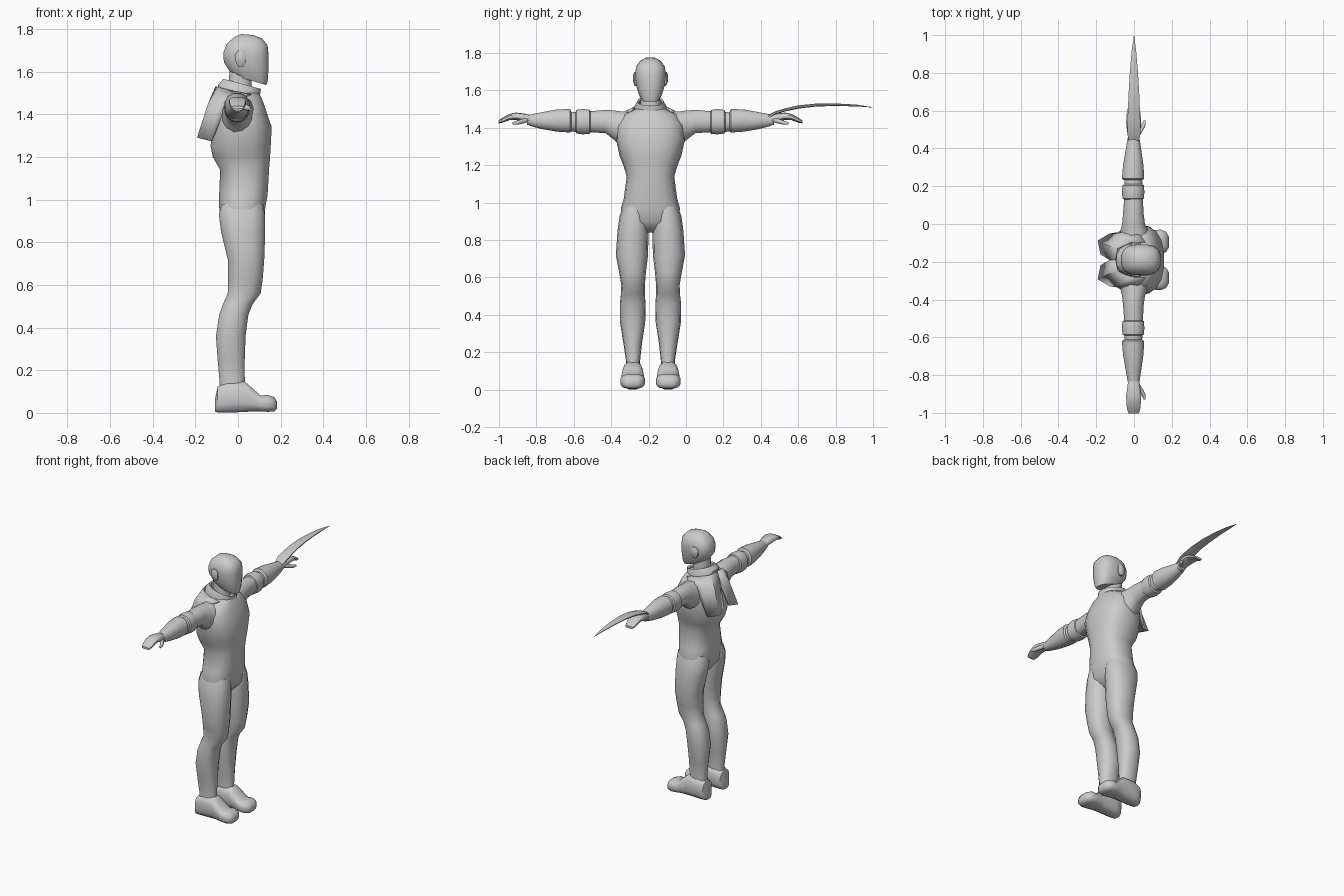
import bpy, bmesh, math
from mathutils import Vector

C = -0.19  # mid-plane of the figure, which faces +x

grey = bpy.data.materials.new("plain grey")
grey.diffuse_color = (0.6, 0.6, 0.6, 1)


def finish(name, bm, angle=50):
    bmesh.ops.recalc_face_normals(bm, faces=bm.faces)
    me = bpy.data.meshes.new(name)
    bm.to_mesh(me)
    bm.free()
    me.materials.append(grey)
    ob = bpy.data.objects.new(name, me)
    bpy.context.collection.objects.link(ob)
    bpy.ops.object.select_all(action='DESELECT')
    ob.select_set(True)
    bpy.context.view_layer.objects.active = ob
    bpy.ops.object.shade_smooth_by_angle(angle=math.radians(angle))
    return ob


def skin(name, rings, angle=50, cap=True):
    """Bridge equal-length rings of points."""
    bm = bmesh.new()
    vs = [[bm.verts.new(p) for p in r] for r in rings]
    n = len(vs[0])
    for a, b in zip(vs, vs[1:]):
        for i in range(n):
            j = (i + 1) % n
            bm.faces.new((a[i], a[j], b[j], b[i]))
    if cap:
        bm.faces.new(vs[0])
        bm.faces.new(vs[-1])
    return finish(name, bm, angle)


def oval(n=14, power=2.3):
    """Unit rounded-square section."""
    for i in range(n):
        t = 2 * math.pi * (i + 0.5) / n
        c, s = math.cos(t), math.sin(t)
        e = 2 / power
        yield math.copysign(abs(c) ** e, c), math.copysign(abs(s) ** e, s)


def upright(name, rows, s=1, n=14, power=2.3, tilt=0, **kw):
    """rows: z, x back, x front, y inner, y outer (from the mid-plane)."""
    rings = []
    for z, x0, x1, y0, y1 in rows:
        rings.append([((x0 + x1) / 2 + u * (x1 - x0) / 2,
                       C + s * ((y0 + y1) / 2 + v * (y1 - y0) / 2),
                       z + tilt * u) for u, v in oval(n, power)])
    return skin(name, rings, **kw)


def sideways(name, rows, s=1, n=12, power=2.2, **kw):
    """rows: y distance from the mid-plane, x back, x front, z low, z high."""
    rings = []
    for d, x0, x1, z0, z1 in rows:
        rings.append([((x0 + x1) / 2 + u * (x1 - x0) / 2, C + s * d,
                       (z0 + z1) / 2 + v * (z1 - z0) / 2) for u, v in oval(n, power)])
    return skin(name, rings, **kw)


# Torso
upright("torso", [(z, a, b, -w, w) for z, a, b, w in [
    (0.84, -0.04, 0.07, 0.05), (0.90, -0.085, 0.125, 0.15), (0.97, -0.09, 0.13, 0.158),
    (1.02, -0.09, 0.14, 0.143), (1.14, -0.085, 0.147, 0.127), (1.20, -0.12, 0.152, 0.145),
    (1.25, -0.13, 0.155, 0.165), (1.34, -0.125, 0.16, 0.185), (1.42, -0.11, 0.133, 0.18),
    (1.47, -0.10, 0.115, 0.145), (1.50, -0.085, 0.10, 0.085)]], n=18, power=2.5)

# Neck and head
upright("neck", [(1.46, -0.05, 0.07, -0.055, 0.055), (1.62, -0.04, 0.06, -0.05, 0.05)])
head = []
for zb, zf, a, b, w in [(1.585, 1.537, -0.03, 0.135, 0.05), (1.61, 1.56, -0.045, 0.141, 0.063),
                        (1.645, 1.615, -0.068, 0.145, 0.077), (1.69, 1.68, -0.07, 0.145, 0.084),
                        (1.73, 1.725, -0.055, 0.14, 0.078), (1.762, 1.755, -0.02, 0.115, 0.055),
                        (1.777, 1.772, 0.015, 0.075, 0.025)]:
    head.append([((a + b) / 2 + u * (b - a) / 2, C + v * w, (zb + zf) / 2 + u * (zf - zb) / 2)
                 for u, v in oval(16, 2.6)])
skin("head", head)

# Raised collar, hollow and lower at the front
collar = []
for z, a, b, w, tilt in [(1.475, -0.095, 0.105, 0.09, -0.02), (1.515, -0.095, 0.105, 0.085, -0.025),
                         (1.543, -0.07, 0.11, 0.07, -0.024), (1.537, -0.06, 0.098, 0.06, -0.024),
                         (1.48, -0.06, 0.095, 0.06, -0.02)]:
    collar.append([((a + b) / 2 + u * (b - a) / 2, C + v * w, z + tilt * u) for u, v in oval(14, 2.4)])
skin("collar", collar, angle=35, cap=False)

for s, side in ((1, "left"), (-1, "right")):
    # Ear
    upright(side + "_ear", [(1.625, 0.0, 0.03, 0.065, 0.085), (1.65, -0.015, 0.04, 0.065, 0.095),
                            (1.68, -0.015, 0.04, 0.065, 0.095), (1.70, 0.0, 0.03, 0.065, 0.088)], s, n=8)

    # Leg
    upright(side + "_leg", [
        (0.98, -0.08, 0.12, 0.03, 0.145), (0.93, -0.092, 0.128, 0.008, 0.165),
        (0.85, -0.082, 0.13, 0.010, 0.176), (0.72, -0.05, 0.125, 0.013, 0.185),
        (0.63, -0.048, 0.118, 0.024, 0.168), (0.56, -0.05, 0.108, 0.03, 0.156),
        (0.51, -0.072, 0.07, 0.03, 0.158), (0.46, -0.09, 0.05, 0.026, 0.164),
        (0.36, -0.105, 0.037, 0.028, 0.163), (0.25, -0.097, 0.033, 0.045, 0.145),
        (0.15, -0.088, 0.033, 0.056, 0.13), (0.08, -0.09, 0.035, 0.05, 0.14)], s)

    # Shoe, lofted from heel to toe
    shoe = []
    for x, top, low, w in [(-0.107, 0.07, 0.005, 0.03), (-0.095, 0.125, 0, 0.05), (-0.05, 0.148, 0, 0.056),
                           (0.03, 0.15, 0.002, 0.056), (0.07, 0.115, 0.006, 0.06), (0.105, 0.082, 0.006, 0.064),
                           (0.14, 0.085, 0.004, 0.067), (0.17, 0.075, 0.006, 0.055), (0.184, 0.052, 0.02, 0.03)]:
        shoe.append([(x, C + s * 0.095 + u * w, (top + low) / 2 + v * (top - low) / 2)
                     for u, v in oval(12, 2.9)])
    skin(side + "_shoe", shoe)

    # Arm from shoulder to wrist
    sideways(side + "_arm", [
        (0.08, -0.08, 0.09, 1.27, 1.49), (0.15, -0.075, 0.08, 1.29, 1.49),
        (0.19, -0.065, 0.06, 1.33, 1.495), (0.24, -0.06, 0.053, 1.37, 1.498),
        (0.33, -0.053, 0.048, 1.375, 1.49), (0.42, -0.053, 0.045, 1.378, 1.485),
        (0.50, -0.045, 0.04, 1.39, 1.48), (0.66, -0.03, 0.027, 1.415, 1.468)], s)
    # Upper arm band
    sideways(side + "_arm_band", [
        (0.318, -0.05, 0.043, 1.38, 1.485), (0.325, -0.063, 0.054, 1.366, 1.498),
        (0.36, -0.066, 0.057, 1.363, 1.503), (0.395, -0.063, 0.054, 1.368, 1.498),
        (0.402, -0.05, 0.043, 1.38, 1.485)], s, angle=40)
    # Forearm cuff
    sideways(side + "_forearm_cuff", [
        (0.42, -0.05, 0.042, 1.385, 1.48), (0.43, -0.066, 0.056, 1.373, 1.503),
        (0.50, -0.06, 0.052, 1.378, 1.5), (0.58, -0.046, 0.04, 1.392, 1.485),
        (0.645, -0.034, 0.03, 1.41, 1.472)], s, angle=40)

    # Hand with drooping fingers, and thumb
    sideways(side + "_hand", [
        (0.63, -0.03, 0.027, 1.42, 1.466), (0.67, -0.036, 0.033, 1.432, 1.476),
        (0.72, -0.043, 0.04, 1.442, 1.482), (0.755, -0.042, 0.038, 1.441, 1.474),
        (0.79, -0.038, 0.034, 1.428, 1.455), (0.812, -0.03, 0.026, 1.424, 1.44)], s, n=10, power=2.8)
    sideways(side + "_thumb", [
        (0.655, 0.0, 0.03, 1.43, 1.455), (0.69, 0.02, 0.052, 1.42, 1.447),
        (0.715, 0.04, 0.062, 1.416, 1.438), (0.738, 0.05, 0.062, 1.418, 1.43)], s, n=8)

    # Pointed cape panel over the back of the shoulder
    rows = [
        [(0, -0.10, 1.53), (0.06, -0.09, 1.525), (0.09, -0.02, 1.505), (0.092, 0.06, 1.49)],
        [(0, -0.125, 1.46), (0.075, -0.135, 1.45), (0.135, -0.08, 1.47), (0.13, 0.03, 1.485)],
        [(0.03, -0.172, 1.305), (0.10, -0.187, 1.29), (0.135, -0.125, 1.275), (0.145, -0.055, 1.44)]]
    bm = bmesh.new()
    grid = [[bm.verts.new((x, C + s * d, z)) for d, x, z in r] for r in rows]
    for a, b in zip(grid, grid[1:]):
        for i in range(3):
            bm.faces.new((a[i], a[i + 1], b[i + 1], b[i]))
    cape = finish(side + "_cape_panel", bm, 40)
    mod = cape.modifiers.new("thickness", 'SOLIDIFY')
    mod.thickness = 0.012
    mod.offset = 0

# Curved blade on one wrist
sideways("blade", [
    (0.63, -0.03, 0.03, 1.448, 1.47), (0.67, -0.038, 0.037, 1.472, 1.49),
    (0.72, -0.038, 0.037, 1.487, 1.505), (0.79, -0.035, 0.034, 1.502, 1.521),
    (0.88, -0.031, 0.03, 1.513, 1.53), (0.99, -0.024, 0.023, 1.517, 1.531),
    (1.10, -0.014, 0.013, 1.514, 1.525), (1.188, -0.001, 0.001, 1.509, 1.511)], 1, n=8, power=2)
